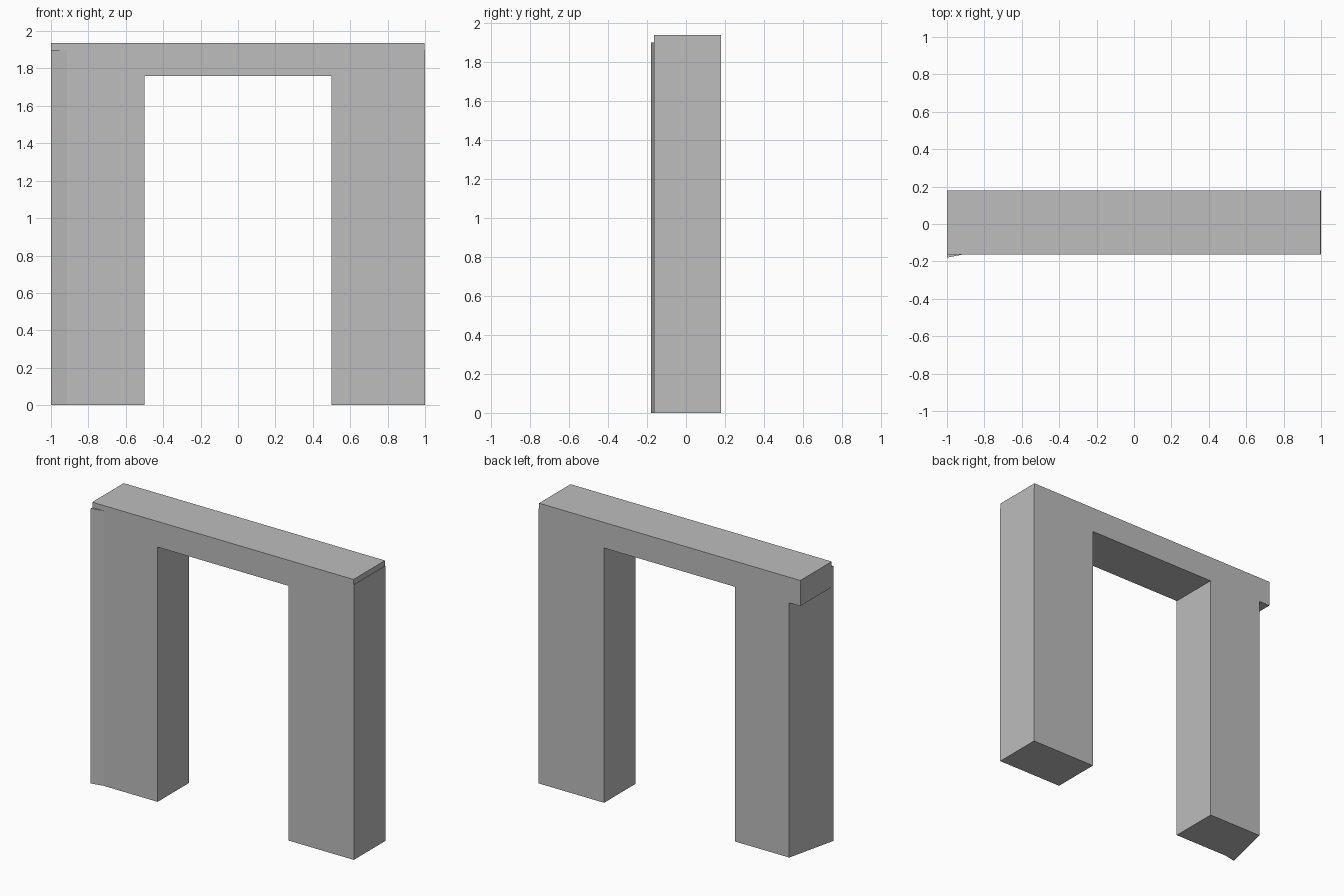
import bpy
import bmesh

cube = bpy.data.objects.get("Cube")
if cube:
    bpy.data.objects.remove(cube, do_unlink=True)

# Single plain grey
grey = bpy.data.materials.new("plain_grey")
grey.use_nodes = True
colour = (0.51, 0.51, 0.51, 1)
grey.diffuse_color = colour
grey.node_tree.nodes["Principled BSDF"].inputs["Base Color"].default_value = colour


def prism(name, outline, bottom, top):
    """Extrude a plan outline upwards between two heights."""
    bm = bmesh.new()
    base = bm.faces.new([bm.verts.new((x, y, bottom)) for x, y in outline])
    grown = bmesh.ops.extrude_face_region(bm, geom=[base], use_keep_orig=True)
    verts = [g for g in grown["geom"] if isinstance(g, bmesh.types.BMVert)]
    bmesh.ops.translate(bm, vec=(0, 0, top - bottom), verts=verts)
    bmesh.ops.recalc_face_normals(bm, faces=bm.faces)
    mesh = bpy.data.meshes.new(name)
    bm.to_mesh(mesh)
    bm.free()
    mesh.materials.append(grey)
    obj = bpy.data.objects.new(name, mesh)
    bpy.context.collection.objects.link(obj)
    return obj


def rectangle(x0, x1, y0, y1):
    return [(x0, y0), (x1, y0), (x1, y1), (x0, y1)]


FRONT, BACK = -0.163, 0.18
INNER = 0.5
POST_TOP = 1.9

# Lintel across the opening
prism("lintel", rectangle(-1, 0.997, FRONT, BACK), 1.76, 1.937)

# Straight post
prism("left_post", rectangle(INNER, 1, FRONT, BACK), 0, POST_TOP)

# Post with a slanted outer side and a flared front corner
prism("right_post",
      [(-INNER, BACK), (-0.915, BACK), (-1, -0.18), (-0.915, FRONT), (-INNER, FRONT)],
      0, POST_TOP)
